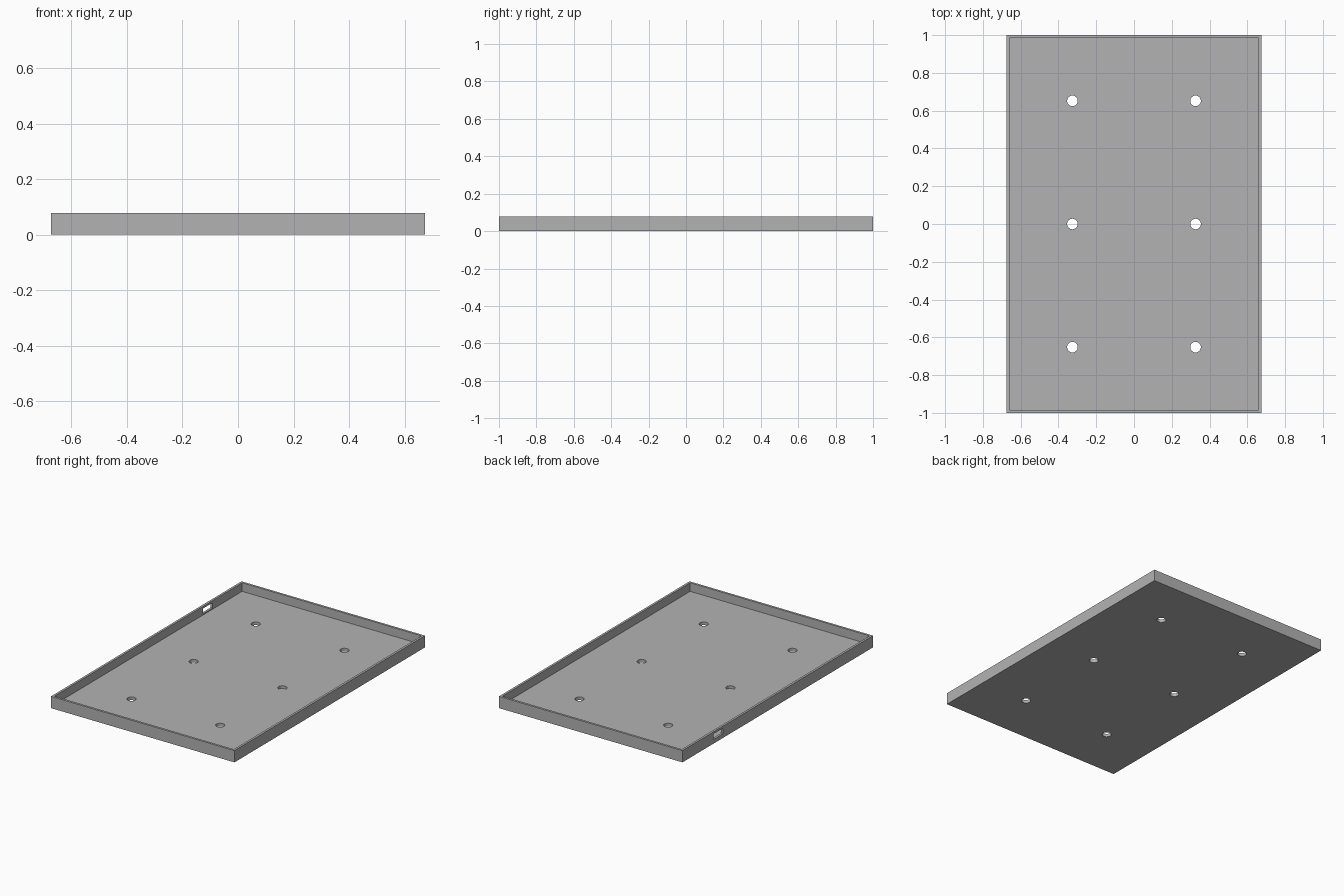
import bpy

default = bpy.data.objects.get("Cube")
if default:
    bpy.data.objects.remove(default, do_unlink=True)

HALF_X, HALF_Y, HEIGHT = 0.674, 1.0, 0.078
WALL, FLOOR = 0.015, 0.021

grey = bpy.data.materials.new("plain grey")
grey.use_nodes = True
colour = (0.45, 0.45, 0.45, 1)
grey.diffuse_color = colour
grey.node_tree.nodes["Principled BSDF"].inputs["Base Color"].default_value = colour


def box(name, low, high):
    centre = [(a + b) / 2 for a, b in zip(low, high)]
    bpy.ops.mesh.primitive_cube_add(size=1, location=centre)
    obj = bpy.context.object
    obj.name = name
    obj.scale = [b - a for a, b in zip(low, high)]
    bpy.ops.object.transform_apply(location=True, rotation=False, scale=True)
    obj.data.materials.append(grey)
    return obj


def cut(target, cutter):
    cutter.hide_render = True
    mod = target.modifiers.new("cut", "BOOLEAN")
    mod.operation = "DIFFERENCE"
    mod.solver = "EXACT"
    mod.object = cutter
    bpy.context.view_layer.objects.active = target
    bpy.ops.object.modifier_apply(modifier=mod.name)
    bpy.data.objects.remove(cutter, do_unlink=True)


# Shallow tray with a thin raised rim
tray = box("tray", (-HALF_X, -HALF_Y, 0), (HALF_X, HALF_Y, HEIGHT))
cut(tray, box("recess_cutter",
              (WALL - HALF_X, WALL - HALF_Y, FLOOR),
              (HALF_X - WALL, HALF_Y - WALL, HEIGHT + 0.1)))

# Six mounting holes through the floor
for x in (-0.326, 0.326):
    for y in (-0.652, 0, 0.652):
        bpy.ops.mesh.primitive_cylinder_add(vertices=32, radius=0.028, depth=0.2,
                                            location=(x, y, 0))
        hole = bpy.context.object
        hole.data.materials.append(grey)
        cut(tray, hole)

# Cable slot through the right wall, near the back
cut(tray, box("slot_cutter", (-HALF_X - 0.05, 0.575, 0.028),
              (-HALF_X + WALL + 0.02, 0.672, 0.064)))

# Smooth the hole walls, keep all other edges sharp
bpy.ops.object.select_all(action="DESELECT")
tray.select_set(True)
bpy.context.view_layer.objects.active = tray
bpy.ops.object.shade_smooth_by_angle()
